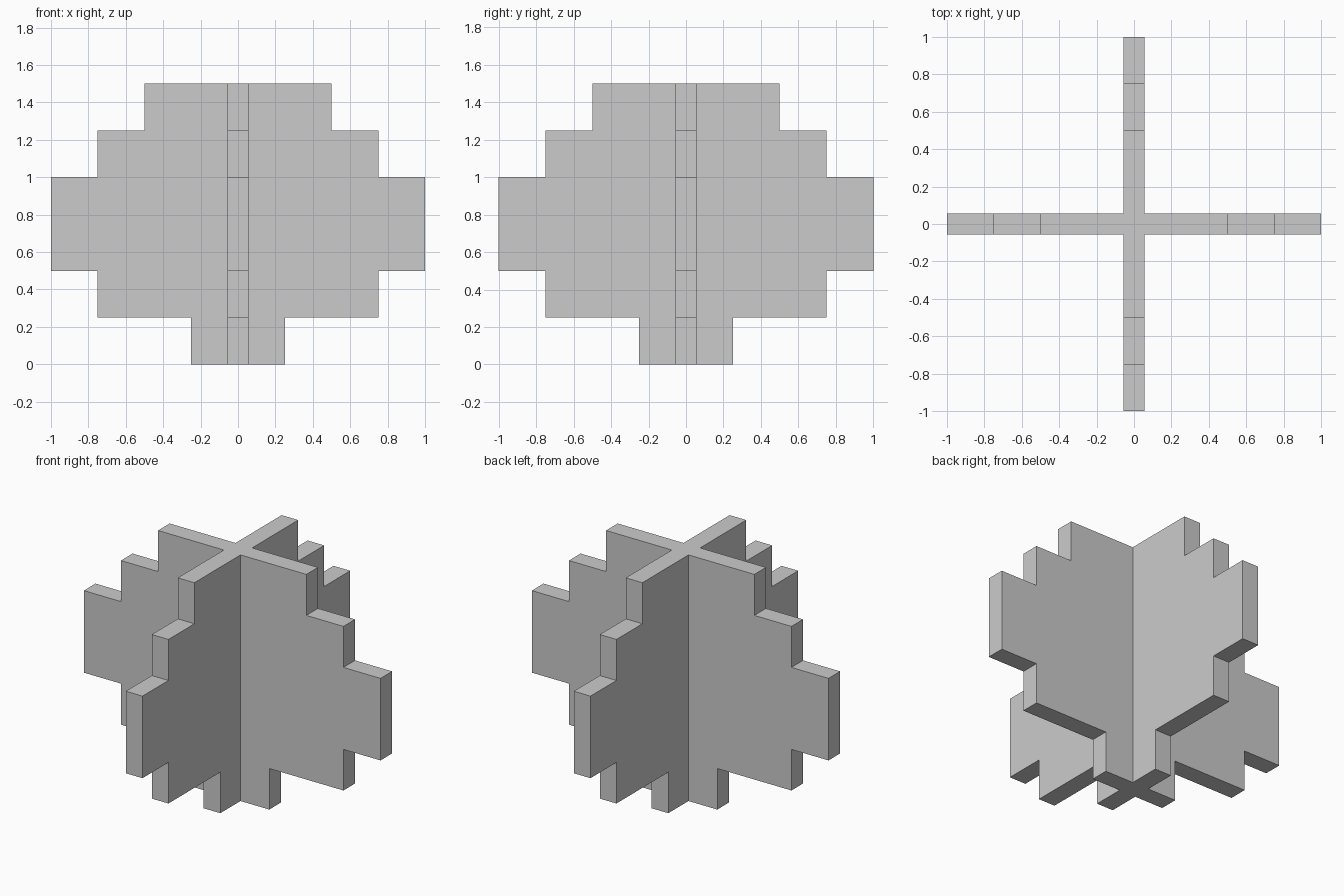
import bpy, bmesh
from math import pi
from mathutils import Matrix, Vector

if "Cube" in bpy.data.objects:
    bpy.data.objects.remove(bpy.data.objects["Cube"])

T = 0.056      # half the panel thickness
HEIGHT = 1.5

# Stepped outline of one wing: (distance from the axis, height)
OUTLINE = [(T, 0), (0.25, 0), (0.25, 0.25), (0.75, 0.25), (0.75, 0.5), (1, 0.5),
           (1, 1), (0.75, 1), (0.75, 1.25), (0.5, 1.25), (0.5, HEIGHT), (T, HEIGHT)]


def add_wing(bm, angle):
    """One stepped wing, left open on its inner edge so the four join cleanly."""
    turn = Matrix.Rotation(angle, 3, 'Z')
    near = [bm.verts.new(turn @ Vector((r, -T, z))) for r, z in OUTLINE]
    far = [bm.verts.new(turn @ Vector((r, T, z))) for r, z in OUTLINE]
    bm.faces.new(near)
    bm.faces.new(far[::-1])
    for i in range(len(OUTLINE) - 1):
        bm.faces.new((near[i], far[i], far[i + 1], near[i + 1]))


bm = bmesh.new()

# Four wings around the vertical axis
for k in range(4):
    add_wing(bm, k * pi / 2)

# Square caps where the panels cross, top and bottom
for z in (0, HEIGHT):
    bm.faces.new([bm.verts.new((x, y, z))
                  for x, y in ((-T, -T), (T, -T), (T, T), (-T, T))])

bmesh.ops.remove_doubles(bm, verts=bm.verts, dist=1e-4)

# Merge the flat top and bottom crosses into single faces
bmesh.ops.dissolve_limit(bm, angle_limit=0.01, verts=bm.verts, edges=bm.edges)
bmesh.ops.recalc_face_normals(bm, faces=bm.faces)

mesh = bpy.data.meshes.new("crossed_panels")
bm.to_mesh(mesh)
bm.free()
panels = bpy.data.objects.new("crossed_panels", mesh)
bpy.context.collection.objects.link(panels)
